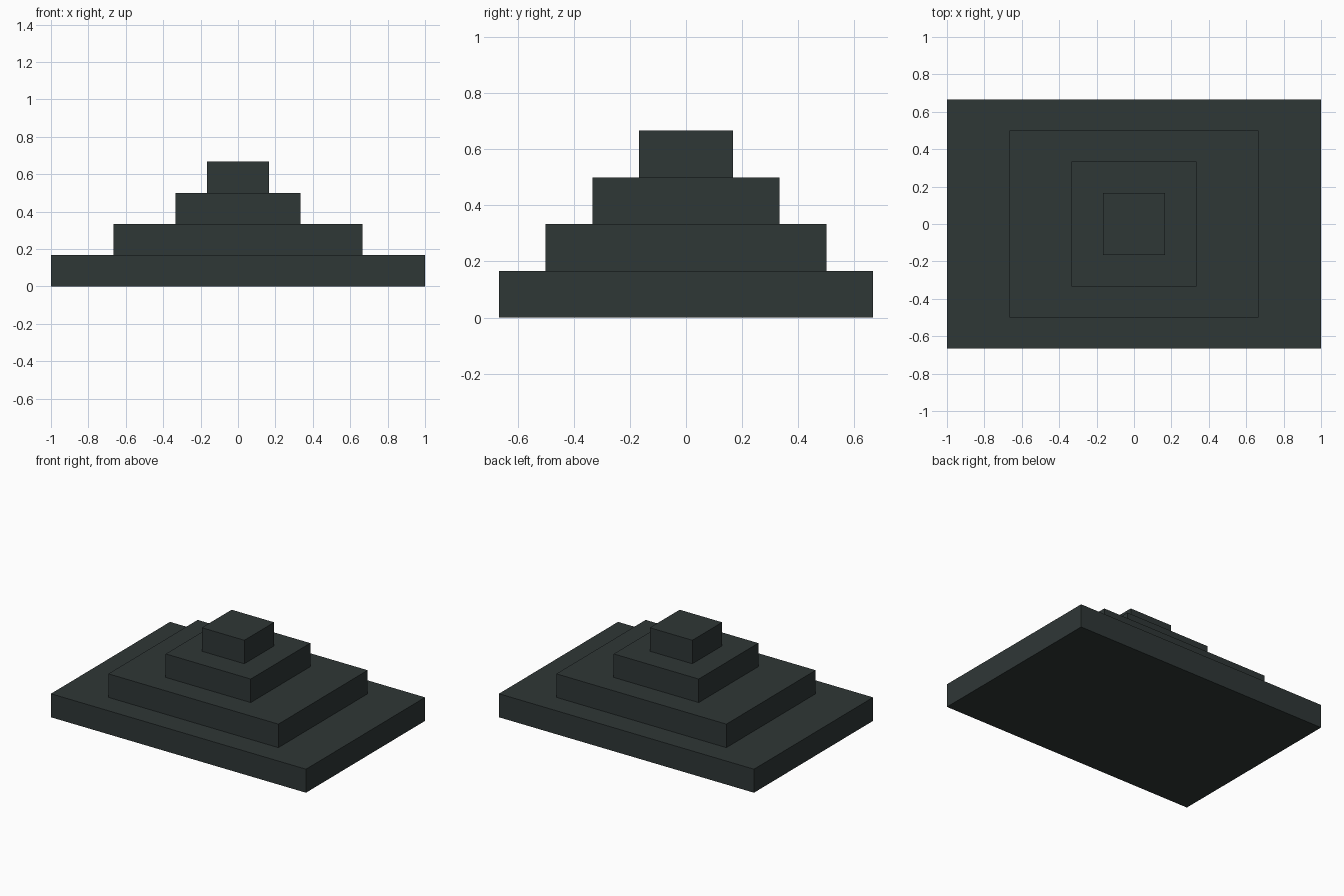
import bpy

if "Cube" in bpy.data.objects:
    bpy.data.objects.remove(bpy.data.objects["Cube"])

# Single dark slate colour
slate = bpy.data.materials.new("dark_slate")
slate.diffuse_color = (0.028, 0.038, 0.037, 1)
slate.use_nodes = True
slate.node_tree.nodes["Principled BSDF"].inputs["Base Color"].default_value = slate.diffuse_color

STEP = 1 / 6  # height of every tier


def tier(name, width, depth, level):
    bpy.ops.mesh.primitive_cube_add(size=1, location=(0, 0, (level + 0.5) * STEP))
    obj = bpy.context.object
    obj.name = name
    obj.scale = (width, depth, STEP)
    bpy.ops.object.transform_apply(location=False, rotation=False, scale=True)
    obj.data.materials.append(slate)


# Stacked tiers, bottom to top: name, width, depth
tiers = [
    ("base_tier", 12, 8),
    ("lower_tier", 8, 6),
    ("upper_tier", 4, 4),
    ("top_block", 2, 2),
]
for level, (name, w, d) in enumerate(tiers):
    tier(name, w * STEP, d * STEP, level)
